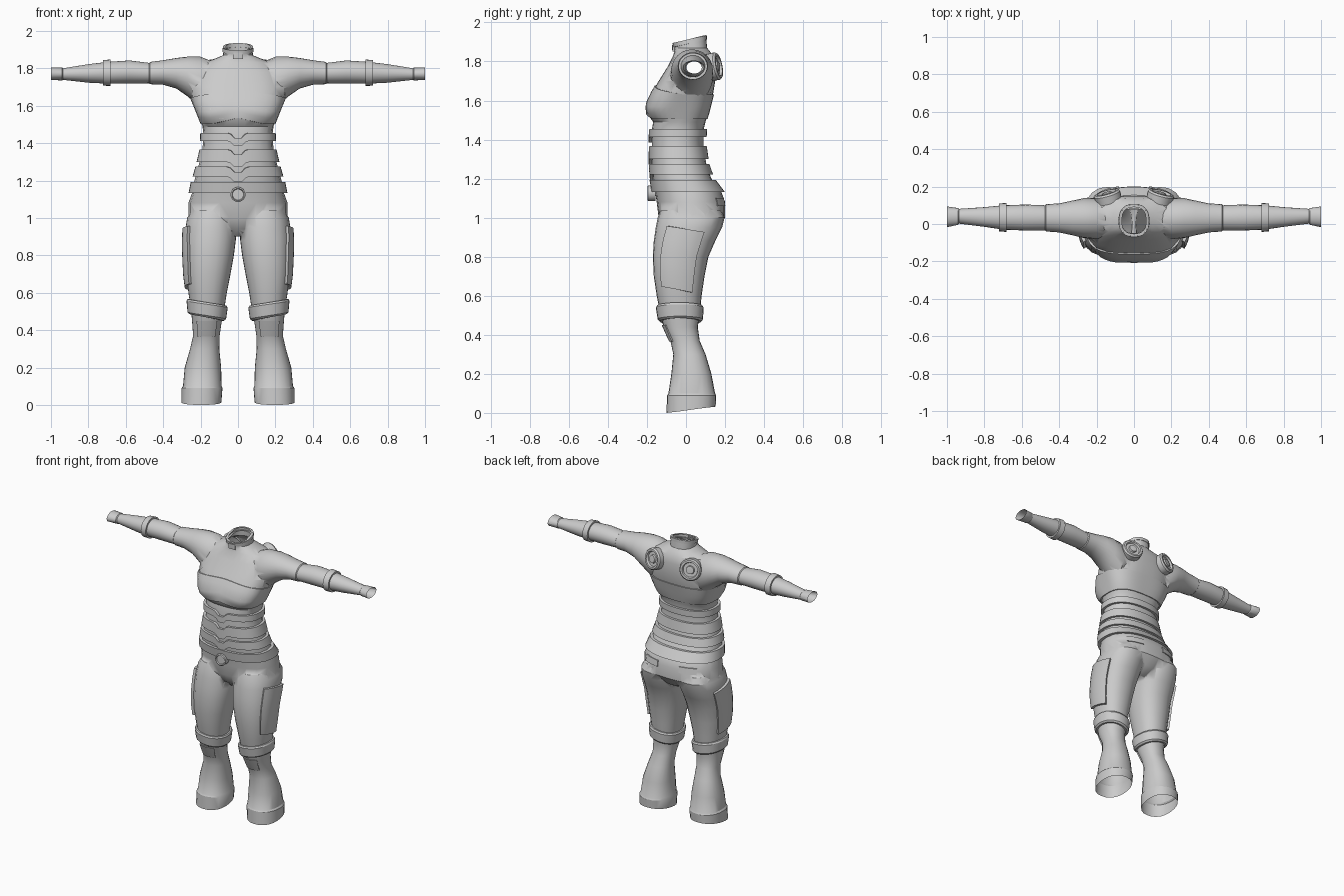
import bpy, bmesh, math
from mathutils import Vector, Matrix

if "Cube" in bpy.data.objects:
    bpy.data.objects.remove(bpy.data.objects["Cube"])

FULL = [math.radians(i * 15 - 90) for i in range(24)]
FINE = [math.radians(i * 7.5 - 90) for i in range(48)]


def arc(a0, a1, n=6):
    return [math.radians(a0 + (a1 - a0) * i / n) for i in range(n + 1)]


def section(secs, t):
    if t <= secs[0][0]:
        return secs[0][1:]
    for p, q in zip(secs, secs[1:]):
        if t <= q[0]:
            k = (t - p[0]) / (q[0] - p[0])
            return [u + (v - u) * k for u, v in zip(p[1:], q[1:])]
    return secs[-1][1:]


def surface_point(secs, t, th, off, axis):
    """Point on a superelliptic tube; off pushes it outward."""
    a0, a1, b0, b1, e = section(secs, t)
    c, s = math.cos(th), math.sin(th)
    r = (abs(2 * c / (a1 - a0)) ** e + abs(2 * s / (b1 - b0)) ** e) ** (-1 / e) + off
    a, b = (a0 + a1) / 2 + r * c, (b0 + b1) / 2 + r * s
    return (a, b, t) if axis == 'z' else (t, a, b)


def finish(name, bm, mirror=False):
    bmesh.ops.recalc_face_normals(bm, faces=bm.faces)
    me = bpy.data.meshes.new(name)
    bm.to_mesh(me)
    bm.free()
    ob = bpy.data.objects.new(name, me)
    bpy.context.collection.objects.link(ob)
    bpy.ops.object.select_all(action='DESELECT')
    bpy.context.view_layer.objects.active = ob
    ob.select_set(True)
    if mirror:
        m = ob.modifiers.new('Mirror', 'MIRROR')
        bpy.ops.object.modifier_apply(modifier=m.name)
    bpy.ops.object.shade_smooth_by_angle(angle=math.radians(32))
    return ob


def loft(name, secs, rows, cols=FULL, axis='z', warp=None, cap=False, mirror=False, wrap=True):
    """rows: (t, offset); wrap=False makes a patch with turned-in side edges."""
    bm = bmesh.new()
    cs = [(c, False) for c in cols]
    if not wrap:
        cs = [(cols[0], True)] + cs + [(cols[-1], True)]
    grid = []
    for t, off in rows:
        ring = []
        for th, inset in cs:
            tt = t + (warp(t, th) if warp else 0)
            ring.append(bm.verts.new(surface_point(secs, tt, th, -.012 if inset else off, axis)))
        grid.append(ring)
    n = len(cs)
    for r0, r1 in zip(grid, grid[1:]):
        for i in range(n if wrap else n - 1):
            j = (i + 1) % n
            bm.faces.new((r0[i], r0[j], r1[j], r1[i]))
    if cap:
        bm.faces.new(grid[0])
        bm.faces.new(grid[-1])
    return finish(name, bm, mirror)


def shell(name, secs, t0, t1, off, n=1, **kw):
    """Raised strip that follows a tube from t0 to t1."""
    mid = [(t0 + (t1 - t0) * i / n, off) for i in range(n + 1)]
    return loft(name, secs, [(t0, -.012)] + mid + [(t1, -.012)], **kw)


def lathe(name, profile, loc, direction, mirror=False, seg=24):
    bm = bmesh.new()
    vs = [bm.verts.new((r, 0, h)) for r, h in profile]
    es = [bm.edges.new(p) for p in zip(vs, vs[1:])]
    bmesh.ops.spin(bm, geom=vs + es, cent=(0, 0, 0), axis=(0, 0, 1), angle=math.tau, steps=seg)
    bmesh.ops.remove_doubles(bm, verts=bm.verts, dist=1e-4)
    rot = Vector(direction).to_track_quat('Z', 'Y').to_matrix().to_4x4()
    bm.transform(Matrix.Translation(loc) @ rot)
    return finish(name, bm, mirror)


# Torso: height, half width, front y, back y, squareness
TORSO = [(z, -w, w, f, b, e) for z, w, f, b, e in [
    (.90, .05, -.07, .09, 2), (.94, .15, -.115, .16, 2), (1.0, .265, -.14, .20, 2.4),
    (1.08, .265, -.15, .20, 2.4), (1.13, .247, -.158, .182, 2.4), (1.20, .233, -.17, .13, 2.4),
    (1.27, .213, -.175, .105, 2.4), (1.36, .19, -.175, .09, 2.4), (1.45, .185, -.175, .09, 2.4),
    (1.49, .19, -.168, .10, 2.6), (1.53, .205, -.198, .112, 3.3), (1.58, .225, -.203, .125, 3.3),
    (1.64, .25, -.175, .14, 2.8), (1.70, .262, -.14, .15, 2.5), (1.78, .25, -.09, .15, 2.4),
    (1.83, .19, -.065, .14, 2.3), (1.855, .115, -.06, .12, 2.2), (1.87, .08, -.06, .108, 2.3),
    (1.915, .076, -.068, .102, 2.5)]]
# Arm: x, y range, z range
ARM = [s + (2,) for s in [
    (.12, -.07, .12, 1.62, 1.83), (.20, -.08, .138, 1.59, 1.862), (.27, -.075, .138, 1.65, 1.862),
    (.33, -.06, .125, 1.692, 1.855), (.40, -.045, .11, 1.712, 1.843), (.47, -.04, .106, 1.715, 1.834),
    (.475, -.035, .10, 1.72, 1.829), (.58, -.035, .104, 1.718, 1.842), (.70, -.03, .10, 1.718, 1.834),
    (.80, -.015, .09, 1.723, 1.822), (.935, .002, .081, 1.738, 1.80), (.94, -.004, .085, 1.735, 1.804),
    (1.0, -.017, .094, 1.738, 1.805)]]
# Leg: height, x range, y range
LEG = [s + (2.3,) for s in [
    (0, .09, .303, -.10, .15), (.09, .083, .302, -.097, .155), (.10, .088, .294, -.09, .149),
    (.20, .09, .285, -.075, .13), (.30, .10, .256, -.065, .10), (.37, .098, .24, -.08, .07),
    (.44, .088, .245, -.115, .06), (.50, .075, .25, -.13, .07), (.60, .06, .265, -.15, .08),
    (.70, .04, .277, -.165, .095), (.80, .022, .282, -.17, .115), (.88, .012, .283, -.165, .15),
    (.95, .006, .28, -.155, .185), (1.0, .008, .272, -.145, .198), (1.04, .02, .25, -.13, .18)]]


def neck_tilt(t, th):
    return .02 * math.sin(th) if t > 1.88 else 0


def foot_tilt(t, th):
    return .016 * (1 + math.sin(th)) if t < .05 else 0


def rows_of(secs):
    return [(s[0], 0) for s in secs]


# Suit body: torso, sleeves and trouser legs joined into one skin
body = loft('suit_body', TORSO, rows_of(TORSO), warp=neck_tilt, cap=True)
limbs = [loft('sleeves', ARM, rows_of(ARM), axis='x', cap=True, mirror=True),
         loft('trouser_legs', LEG, rows_of(LEG), warp=foot_tilt, cap=True, mirror=True)]
bpy.context.view_layer.objects.active = body
for limb in limbs:
    m = body.modifiers.new('Join', 'BOOLEAN')
    m.operation, m.solver, m.object = 'UNION', 'EXACT', limb
    bpy.ops.object.modifier_apply(modifier=m.name)
    bpy.data.objects.remove(limb)

# Open the neck, wrists and boot soles
bm = bmesh.new()
bm.from_mesh(body.data)
ends = [f for f in bm.faces if all(abs(v.co.x) > .99 for v in f.verts)
        or all(v.co.z < .045 for v in f.verts) or all(v.co.z > 1.89 for v in f.verts)]
bmesh.ops.delete(bm, geom=ends, context='FACES')
bm.to_mesh(body.data)
bm.free()


def off_front(th):
    return abs((math.degrees(th) + 90 + 180) % 360 - 180)


def notch(t, th):
    return -.028 * max(0, min(1, (17 - off_front(th)) / 8))


def chest_edge(t, th):
    d = off_front(th)
    if t > 1.6:
        return .045 * max(0, math.cos(math.radians(d)))
    return .03 * max(0, 1 - d / 45)


# Chest panel, waist bands and belt
shell('chest_panel', TORSO, 1.505, 1.632, .006, n=4, cols=FINE, warp=chest_edge)
for i, (z0, z1, off) in enumerate([(1.412, 1.455, .016), (1.30, 1.367, .016), (1.222, 1.274, .016)]):
    shell(f'waist_band_{i + 1}', TORSO, z0, z1, off, cols=FINE, warp=notch)
shell('belt', TORSO, 1.132, 1.192, .018, n=2, cols=FINE)
lathe('belt_buckle', [(.04, -.03), (.04, .008), (.033, .012), (.029, .005), (0, .005)],
      (0, -.186, 1.125), (0, -1, 0))

# Collar rim and front tab
shell('collar_rim', TORSO, 1.893, 1.914, .005, warp=neck_tilt)
shell('collar_tab', TORSO, 1.85, 1.885, .009, cols=arc(-105, -75), wrap=False)

# Back discs
lathe('back_disc', [(.07, -.035), (.072, .008), (.064, .018), (.052, .018), (.047, .005),
                    (.028, .005), (.025, .016), (0, .018)], (.142, .152, 1.775), (.28, 1, .2), mirror=True)

# Sleeve straps, knee cuffs, knee pads, pockets
shell('sleeve_strap', ARM, .682, .722, .012, axis='x', mirror=True)
loft('knee_cuff', LEG, [(.468, -.012), (.468, .012), (.478, .02), (.538, .017), (.548, .01), (.548, -.012)],
     warp=lambda t, th: .018 * math.cos(th), mirror=True)
shell('knee_pad', LEG, .365, .45, .007, n=2, cols=arc(-125, -55), wrap=False, mirror=True)
shell('thigh_pocket', LEG, .63, .94, .017, n=5, cols=arc(-42, 32, 8), wrap=False, mirror=True,
      warp=lambda t, th: -.025 * math.sin(th))
shell('hip_pocket_flap', TORSO, 1.06, 1.10, .006, cols=arc(35, 65), wrap=False, mirror=True)
